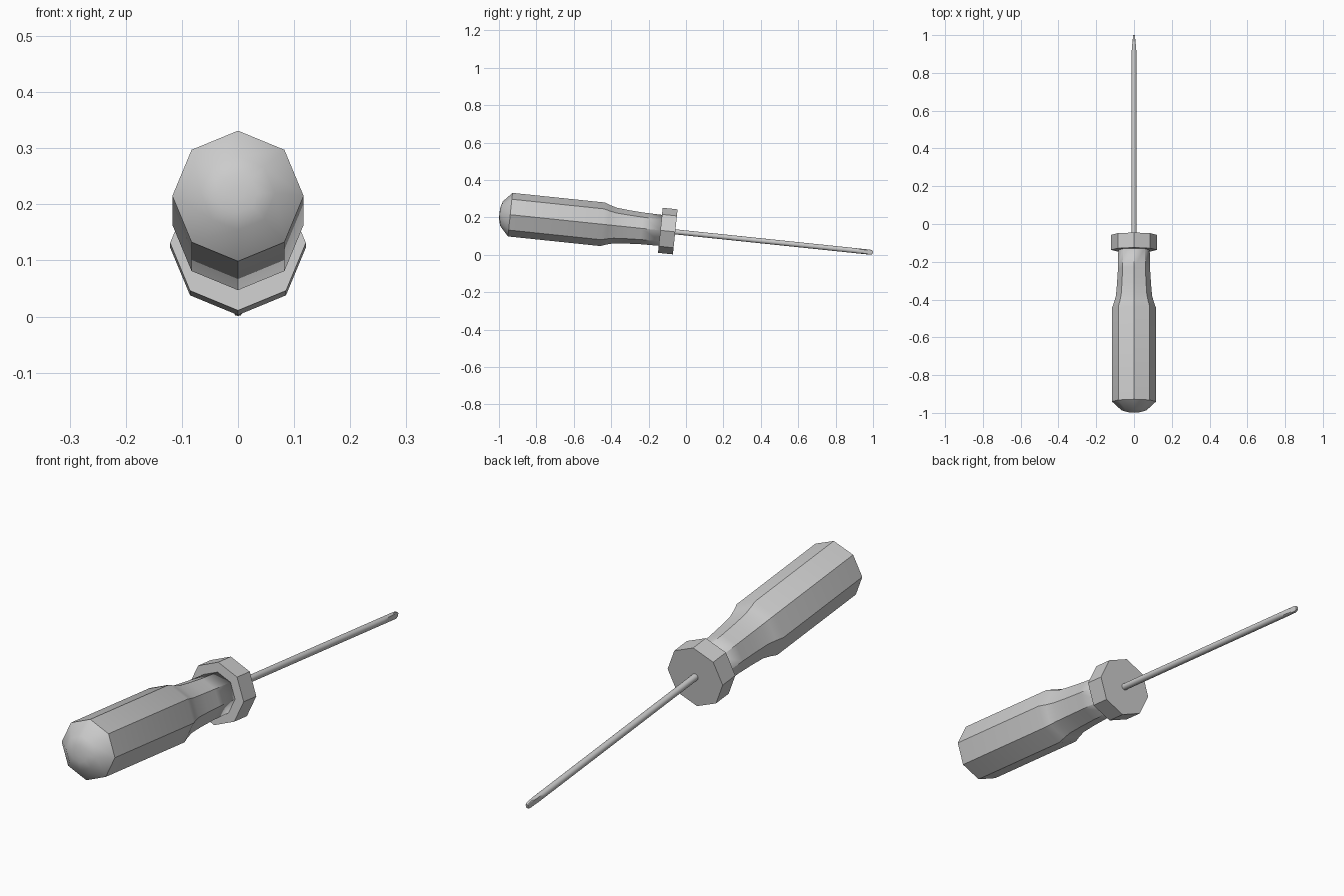
import bpy, bmesh, math

if "Cube" in bpy.data.objects:
    bpy.data.objects.remove(bpy.data.objects["Cube"], do_unlink=True)

# Single grey finish
grey = bpy.data.materials.new("grey")
grey.use_nodes = True
COLOUR = (0.6, 0.6, 0.6, 1)
grey.diffuse_color = COLOUR
grey.node_tree.nodes["Principled BSDF"].inputs["Base Color"].default_value = COLOUR

# The tool lies tilted, resting on its collar and tip
ORIGIN = (0, -0.0575, 0.123)
TILT = -math.radians(5.95)


def lathe(name, profile, sides, sharp, squash=None):
    """Spin (position, radius) pairs round the local y axis; sharp(a, b) picks hard edges."""
    bm = bmesh.new()
    rings = []
    for s, r in profile:
        ring = []
        for i in range(sides):
            a = math.tau * i / sides
            x, z = r * math.sin(a), r * math.cos(a)
            if squash:
                w = squash(s)
                x = max(-w, min(w, x))
            ring.append(bm.verts.new((x, s, z)))
        rings.append(ring)
    for lo, hi in zip(rings, rings[1:]):
        for i in range(sides):
            j = (i + 1) % sides
            bm.faces.new((lo[i], lo[j], hi[j], hi[i]))
    bm.faces.new(rings[0])
    bm.faces.new(rings[-1])
    bmesh.ops.recalc_face_normals(bm, faces=bm.faces)
    for f in bm.faces:
        f.smooth = True
    for e in bm.edges:
        e.smooth = not sharp(e)
    mesh = bpy.data.meshes.new(name)
    bm.to_mesh(mesh)
    bm.free()
    mesh.materials.append(grey)
    ob = bpy.data.objects.new(name, mesh)
    bpy.context.collection.objects.link(ob)
    ob.location = ORIGIN
    ob.rotation_euler.x = TILT
    return ob


# Octagonal handle: domed butt, straight grip, soft shoulder and neck
BUTT = -0.887


def handle_sharp(e):
    a, b = (v.co.y for v in e.verts)
    if min(a, b) < BUTT - 0.001:
        return False                      # dome stays smooth
    return abs(a - b) > 0.001 or abs(a - BUTT) < 0.001


lathe("handle",
      [(-0.945, 0.012), (-0.943, 0.035), (-0.934, 0.066), (BUTT, 0.117),
       (-0.39, 0.117), (-0.36, 0.106), (-0.325, 0.096), (-0.26, 0.09),
       (-0.18, 0.085), (-0.075, 0.083)],
      8, handle_sharp)

# Octagonal collar
lathe("collar", [(-0.08, 0.121), (0, 0.121)], 8, lambda e: True)


# Thin round shaft, ground flat on both sides towards the tip
def blade(s):
    return 0.0135 - 0.0085 * max(0, min(1, (s - 0.965) / 0.095))


shaft = [(-0.01, 0.0135), (0.965, 0.0135)]
shaft += [(0.965 + 0.0135 * i, 0.0135) for i in range(1, 7)]
shaft += [(1.057, 0.011), (1.062, 0.007)]
lathe("shaft", shaft, 16,
      lambda e: e.calc_face_angle(0) > math.radians(30), blade)
